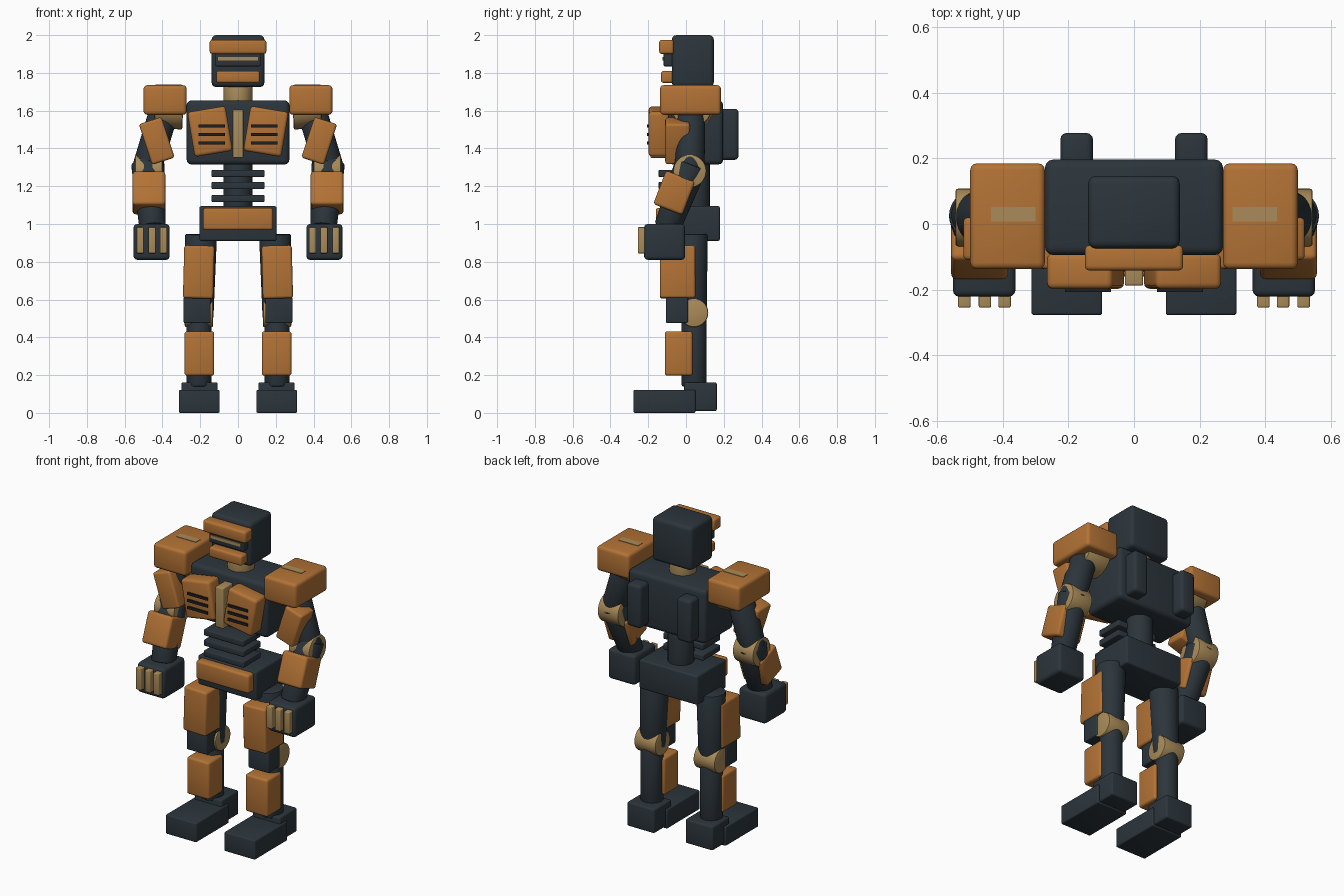
import bpy, bmesh, math
from mathutils import Vector, Matrix, Euler

if "Cube" in bpy.data.objects:
    bpy.data.objects.remove(bpy.data.objects["Cube"])


def material(name, rgb):
    m = bpy.data.materials.new(name)
    m.diffuse_color = (*rgb, 1)
    m.use_nodes = True
    m.node_tree.nodes["Principled BSDF"].inputs["Base Color"].default_value = m.diffuse_color
    return m


ORANGE = material("burnt orange", (0.45, 0.17, 0.036))
DARK = material("dark slate", (0.025, 0.036, 0.045))
TAN = material("brass tan", (0.40, 0.26, 0.10))
BLACK = material("vent black", (0.011, 0.013, 0.017))


def finish(name, bm, mat):
    bmesh.ops.recalc_face_normals(bm, faces=bm.faces)
    me = bpy.data.meshes.new(name)
    bm.to_mesh(me)
    bm.free()
    me.materials.append(mat)
    me.shade_smooth()
    me.set_sharp_from_angle(angle=math.radians(35))
    ob = bpy.data.objects.new(name, me)
    bpy.context.collection.objects.link(ob)
    return ob


def box(name, x, y, z, mat, bevel=0.018, rot=(0, 0, 0)):
    """Rounded box from (min, max) ranges, turned about its centre (degrees)."""
    lo, hi = Vector((x[0], y[0], z[0])), Vector((x[1], y[1], z[1]))
    bm = bmesh.new()
    bmesh.ops.create_cube(bm, size=1, matrix=Matrix.Diagonal((*(hi - lo), 1)))
    if bevel:
        bmesh.ops.bevel(bm, geom=bm.edges[:], offset=bevel, segments=3,
                        profile=0.5, affect='EDGES')
    turn = Euler([math.radians(a) for a in rot]).to_matrix().to_4x4()
    bm.transform(Matrix.Translation((lo + hi) / 2) @ turn)
    return finish(name, bm, mat)


def rod(name, a, b, r1, r2, mat, bevel=0.008):
    """Tapered cylinder from point a to point b."""
    a, b = Vector(a), Vector(b)
    bm = bmesh.new()
    bmesh.ops.create_cone(bm, cap_ends=True, segments=32, radius1=r1,
                          radius2=r2, depth=(b - a).length)
    rims = [e for e in bm.edges if any(len(f.verts) > 4 for f in e.link_faces)]
    bmesh.ops.bevel(bm, geom=rims, offset=bevel, segments=2, profile=0.5,
                    affect='EDGES')
    q = (b - a).to_track_quat('Z', 'Y').to_matrix().to_4x4()
    bm.transform(Matrix.Translation((a + b) / 2) @ q)
    return finish(name, bm, mat)


# Head and neck
box("head", (-.14, .14), (-.075, .147), (1.725, 2.0), DARK, .024)
box("brow", (-.15, .15), (-.142, -.065), (1.9, 1.975), ORANGE, .014)
box("visor", (-.12, .12), (-.118, -.06), (1.835, 1.905), DARK, .006)
box("visor_slit", (-.105, .105), (-.124, -.115), (1.865, 1.885), TAN, 0)
box("jaw", (-.115, .115), (-.132, -.06), (1.747, 1.81), ORANGE, .012)
rod("neck", (0, .03, 1.6), (0, .03, 1.76), .077, .077, TAN)

# Torso
box("torso", (-.272, .272), (-.095, .197), (1.315, 1.655), DARK, .026)
box("sternum", (-.028, .028), (-.188, -.08), (1.35, 1.605), TAN, .006)
rod("waist_column", (0, .05, 1.0), (0, .05, 1.36), .076, .076, DARK)
for i, z in enumerate((1.135, 1.203, 1.268)):
    box(f"waist_rib_{i + 1}", (-.14, .14), (-.145, .03),
        (z - .019, z + .019), DARK, .006)

# Pelvis
box("pelvis", (-.205, .205), (-.11, .18), (.91, 1.095), DARK, .012)
box("belt_plate", (-.185, .185), (-.16, -.09), (.968, 1.085), ORANGE, .014)

# Paired parts
for side, s in (("left", -1), ("right", 1)):
    def sbox(name, x, y, z, mat, bevel=.018, rot=(0, 0, 0)):
        xs = sorted((s * x[0], s * x[1]))
        box(f"{side}_{name}", xs, y, z, mat, bevel,
            (rot[0], s * rot[1], s * rot[2]))

    def srod(name, a, b, r1, r2, mat):
        rod(f"{side}_{name}", (s * a[0], *a[1:]), (s * b[0], *b[1:]),
            r1, r2, mat)

    # Chest plate with vents
    sbox("chest_plate", (.046, .250), (-.198, -.09), (1.37, 1.61), ORANGE,
         .018, (0, 9.5, 0))
    for i, z in enumerate((1.43, 1.474, 1.518)):
        sbox(f"chest_vent_{i + 1}", (.07, .21), (-.207, -.19),
             (z - .008, z + .008), BLACK, 0)
    sbox("back_pod", (.125, .225), (.15, .278), (1.34, 1.61), DARK, .02)

    # Shoulder
    srod("shoulder_joint", (.29, .03, 1.615), (.44, .03, 1.622), .116, .108,
         TAN)
    sbox("shoulder_pad", (.272, .5), (-.138, .185), (1.578, 1.735), ORANGE,
         .02)
    sbox("shoulder_inlay", (.30, .437), (.008, .052), (1.73, 1.738), TAN, 0)

    # Arm
    srod("upper_arm", (.385, .025, 1.62), (.487, .02, 1.28), .078, .078, DARK)
    sbox("upper_arm_plate", (.367, .493), (-.11, .02), (1.327, 1.553), ORANGE,
         .014, (0, 18, 0))
    srod("elbow", (.40, .02, 1.28), (.545, .02, 1.28), .088, .088, TAN)
    srod("forearm", (.478, .03, 1.32), (.452, -.1, .98), .088, .07, DARK)
    sbox("forearm_plate", (.385, .558), (-.145, .02), (1.07, 1.26), ORANGE,
         .016, (-21, 0, 0))
    sbox("hand", (.362, .553), (-.222, -.005), (.81, 1.0), DARK, .02)
    for i, x in enumerate((.395, .455, .518)):
        sbox(f"finger_{i + 1}", (x - .019, x + .019), (-.255, -.19),
             (.845, .983), TAN, .005)

    # Leg
    srod("thigh", (.196, .03, .945), (.205, .035, .5), .085, .075, DARK)
    sbox("thigh_plate", (.128, .288), (-.138, .05), (.606, .886), ORANGE,
         .014, (0, -1.5, 0))
    sbox("knee_guard", (.145, .288), (-.106, .01), (.475, .615), DARK, .008)
    srod("knee", (.132, .042, .53), (.282, .042, .53), .076, .076, TAN)
    srod("shin", (.207, .043, .14), (.207, .043, .54), .066, .066, DARK)
    sbox("shin_plate", (.126, .283), (-.112, .035), (.197, .432), ORANGE,
         .014)

    # Foot
    sbox("toe", (.097, .313), (-.278, .05), (0, .122), DARK, .008)
    sbox("heel", (.108, .3), (-.01, .163), (.01, .162), DARK, .01)
